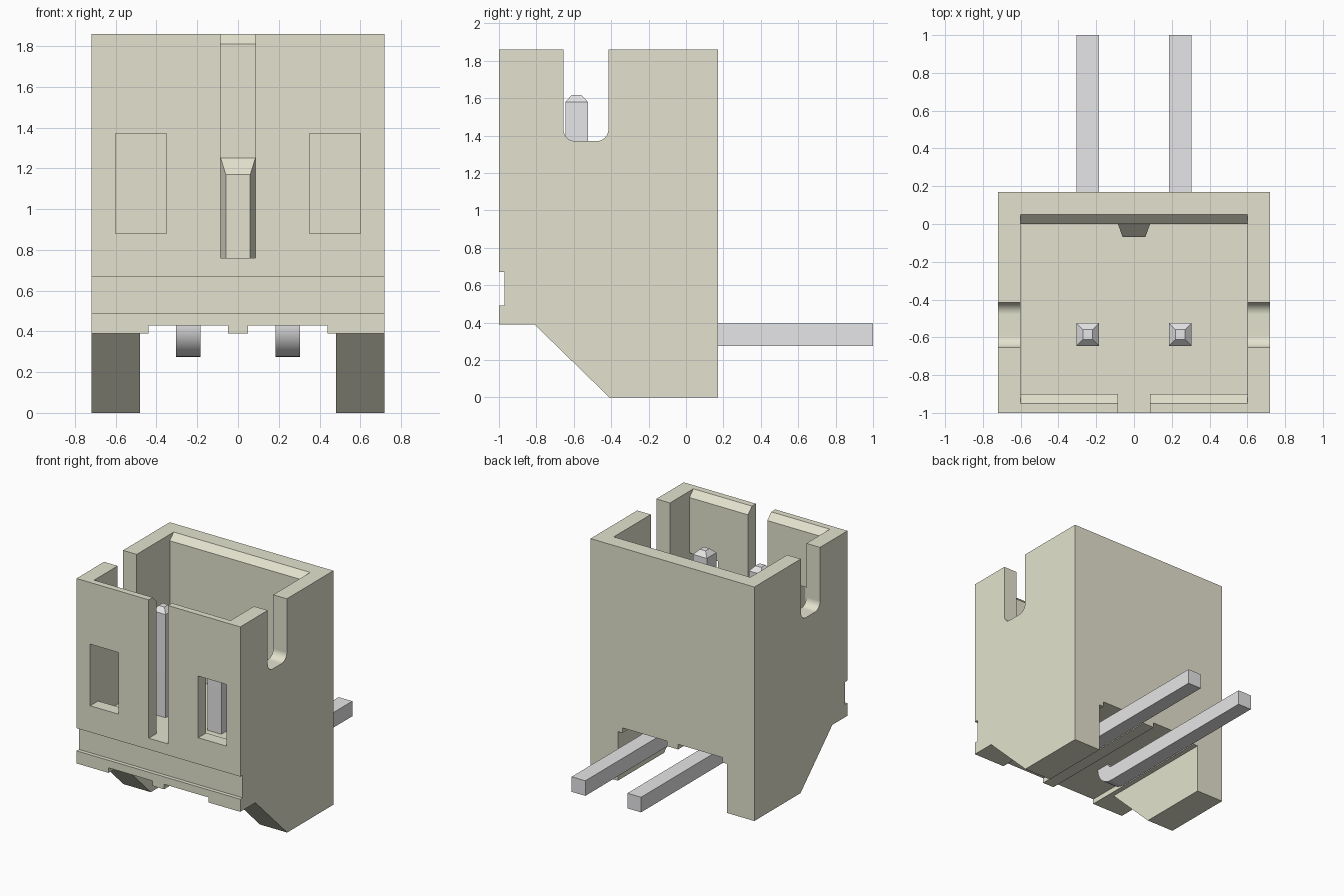
import bpy, bmesh, math

if "Cube" in bpy.data.objects:
    bpy.data.objects.remove(bpy.data.objects["Cube"])


def material(name, rgb):
    m = bpy.data.materials.new(name)
    m.diffuse_color = (*rgb, 1.0)
    m.use_nodes = True
    m.node_tree.nodes["Principled BSDF"].inputs["Base Color"].default_value = m.diffuse_color
    return m


ivory = material("ivory_plastic", (0.77, 0.765, 0.62))
metal = material("grey_metal", (0.81, 0.805, 0.82))


def finish(name, bm, mat):
    bmesh.ops.recalc_face_normals(bm, faces=bm.faces[:])
    me = bpy.data.meshes.new(name)
    bm.to_mesh(me)
    bm.free()
    me.materials.append(mat)
    ob = bpy.data.objects.new(name, me)
    bpy.context.collection.objects.link(ob)
    return ob


def prism_bm(points, x0, x1):
    """Extrude a (y, z) outline along x."""
    bm = bmesh.new()
    face = bm.faces.new([bm.verts.new((x0, y, z)) for y, z in points])
    ext = bmesh.ops.extrude_face_region(bm, geom=[face])
    bmesh.ops.translate(bm, vec=(x1 - x0, 0, 0),
                        verts=[v for v in ext["geom"] if isinstance(v, bmesh.types.BMVert)])
    return bm


def arc(cy, cz, r, a0, a1, n=10):
    return [(cy + r * math.cos(math.radians(a0 + (a1 - a0) * i / n)),
             cz + r * math.sin(math.radians(a0 + (a1 - a0) * i / n))) for i in range(n + 1)]


def rect(y0, y1, z0, z1):
    return [(y0, z0), (y1, z0), (y1, z1), (y0, z1)]


def cut(target, points, x0, x1):
    cutter = finish("cutter", prism_bm(points, x0, x1), ivory)
    cutter.hide_render = True
    mod = target.modifiers.new("cut", 'BOOLEAN')
    mod.operation, mod.solver, mod.object = 'DIFFERENCE', 'EXACT', cutter
    bpy.context.view_layer.objects.active = target
    bpy.ops.object.modifier_apply(modifier=mod.name)
    bpy.data.objects.remove(cutter)


def smooth(ob):
    bpy.ops.object.select_all(action='DESELECT')
    ob.select_set(True)
    bpy.context.view_layer.objects.active = ob
    bpy.ops.object.shade_smooth_by_angle(angle=math.radians(30))
    mod = ob.modifiers.new("flat_sides", 'WEIGHTED_NORMAL')
    mod.keep_sharp = True


# Housing: side outline with sloped feet and a front groove
housing = finish("housing", prism_bm(
    [(-1, 1.86), (0.17, 1.86), (0.17, 0), (-0.41, 0), (-0.81, 0.39), (-1, 0.39),
     (-1, 0.49), (-0.97, 0.49), (-0.97, 0.67), (-1, 0.67)], -0.72, 0.72), ivory)

# Gap between the feet, with two shallow channels above it
cut(housing, rect(-1.2, 0.4, -0.2, 0.39), -0.48, 0.48)
for x0 in (-0.44, 0.05):
    cut(housing, rect(-1.2, 0.4, 0.2, 0.43), x0, x0 + 0.39)

# Main cavity, flared at the front and back rim
cut(housing, [(-0.90, 0.76), (0, 0.76), (0, 1.81), (0.09, 1.90), (-0.99, 1.90), (-0.90, 1.81)],
    -0.6, 0.6)

# Front key slot and front windows
cut(housing, rect(-1.2, -0.8, 0.76, 2.0), -0.085, 0.085)
for x0 in (-0.6, 0.35):
    cut(housing, rect(-1.2, -0.8, 0.88, 1.37), x0, x0 + 0.25)

# Round-bottomed notches through both side walls
cut(housing, [(-0.655, 2.0)] + arc(-0.592, 1.433, 0.063, 180, 270)
    + arc(-0.478, 1.433, 0.063, 270, 360) + [(-0.415, 2.0)], -0.9, 0.9)
smooth(housing)

# Tapered key rib on the inside of the back wall
bm = bmesh.new()
rings = []
for y, w, top in ((0.0, 0.085, 1.25), (-0.07, 0.06, 1.17)):
    rings.append([bm.verts.new((x, y, z)) for x, z in
                  ((-w, 0.76), (w, 0.76), (w, top), (-w, top))])
for ring in rings:
    bm.faces.new(ring)
for i in range(4):
    j = (i + 1) % 4
    bm.faces.new((rings[0][i], rings[0][j], rings[1][j], rings[1][i]))
finish("key_rib", bm, ivory)

# Bent contact pins with tapered tips
outline = ([(-0.525, 1.58), (-0.645, 1.58)] + arc(-0.485, 0.435, 0.16, 180, 270)
           + [(1.0, 0.275), (1.0, 0.395)] + arc(-0.485, 0.435, 0.04, 270, 180))
for side, cx in (("left", -0.245), ("right", 0.245)):
    bm = prism_bm(outline, cx - 0.06, cx + 0.06)
    top = next(f for f in bm.faces if all(abs(v.co.z - 1.58) < 1e-4 for v in f.verts))
    ext = bmesh.ops.extrude_face_region(bm, geom=[top])
    for v in [g for g in ext["geom"] if isinstance(g, bmesh.types.BMVert)]:
        v.co = (cx + (v.co.x - cx) * 0.42, -0.585 + (v.co.y + 0.585) * 0.42, 1.617)
    if top.is_valid:
        bm.faces.remove(top)
    smooth(finish(side + "_contact_pin", bm, metal))
